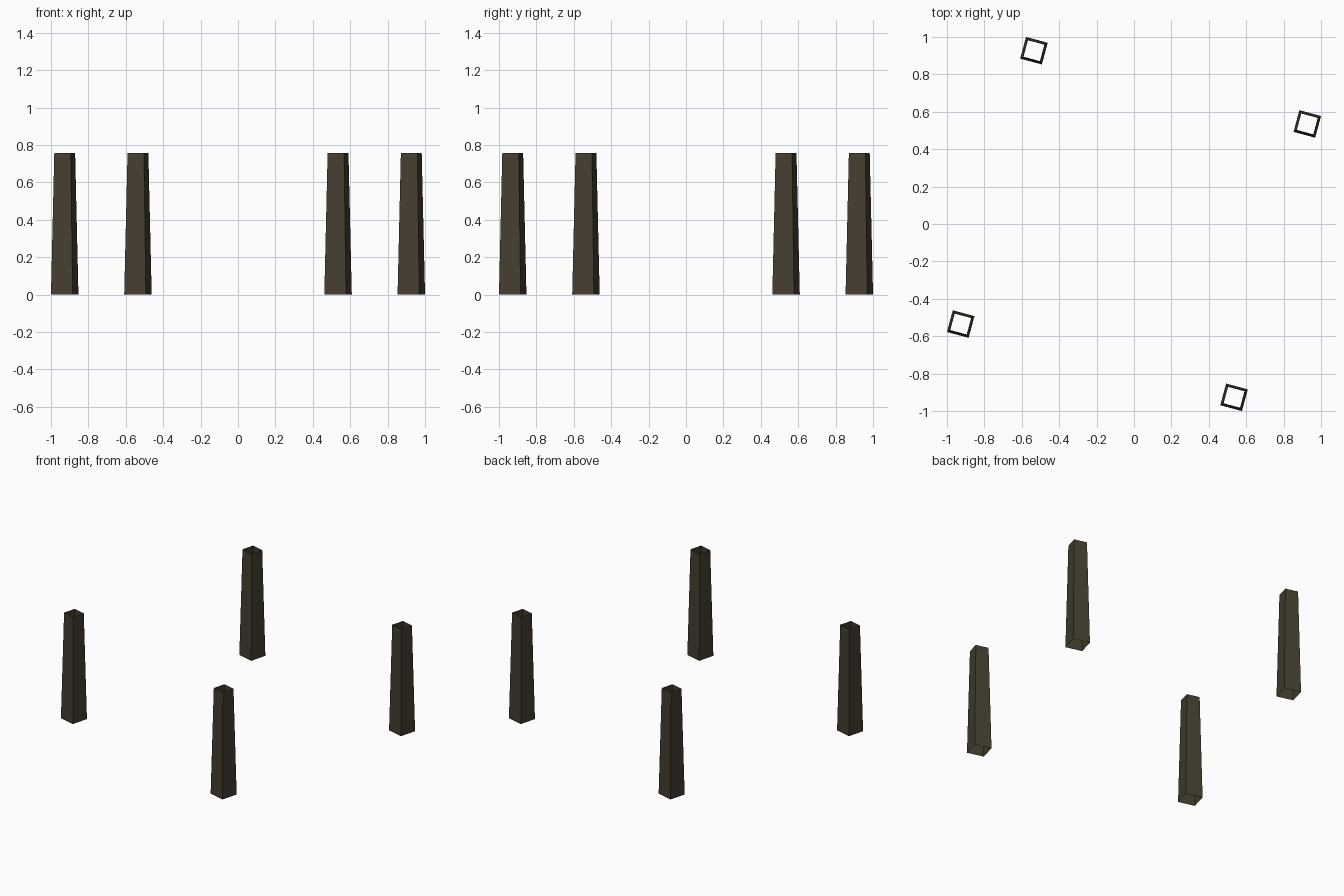
import bpy, bmesh, math
from mathutils import Matrix

if "Cube" in bpy.data.objects:
    bpy.data.objects.remove(bpy.data.objects["Cube"])

HEIGHT = 0.757    # leg height
FOOT = 0.12       # square width at the floor
TOP = 0.091       # square width at the top
OFFSET = 0.7565   # leg centre from the middle, before the turn
TURN = Matrix.Rotation(math.radians(-15), 4, 'Z')

wood = bpy.data.materials.new("dark_brown_wood")
wood.diffuse_color = (0.060, 0.049, 0.029, 1)
wood.use_nodes = True
wood.node_tree.nodes["Principled BSDF"].inputs["Base Color"].default_value = wood.diffuse_color


def tapered_leg(name, x, y):
    """Open square tube, narrower at the top, turned with the whole set."""
    bm = bmesh.new()
    place = TURN @ Matrix.Translation((x, y, HEIGHT / 2)) @ Matrix.Rotation(math.radians(45), 4, 'Z')
    bmesh.ops.create_cone(bm, cap_ends=False, segments=4,
                          radius1=FOOT / math.sqrt(2), radius2=TOP / math.sqrt(2),
                          depth=HEIGHT, matrix=place)
    bmesh.ops.recalc_face_normals(bm, faces=bm.faces)
    # make the walls face outward from the leg's own axis
    centre = TURN @ Matrix.Translation((x, y, HEIGHT / 2))
    for f in bm.faces:
        if f.normal.dot(f.calc_center_median() - centre.translation) < 0:
            f.normal_flip()
    me = bpy.data.meshes.new(name)
    bm.to_mesh(me)
    bm.free()
    # square corners sit on the axes or diagonals: align them to the turned frame
    me.materials.append(wood)
    ob = bpy.data.objects.new(name, me)
    bpy.context.collection.objects.link(ob)
    return ob


# four legs at the corners of a turned square
for side, sx in (("left", -1), ("right", 1)):
    for end, sy in (("front", -1), ("back", 1)):
        tapered_leg(f"{end}_{side}_leg", sx * OFFSET, sy * OFFSET)
